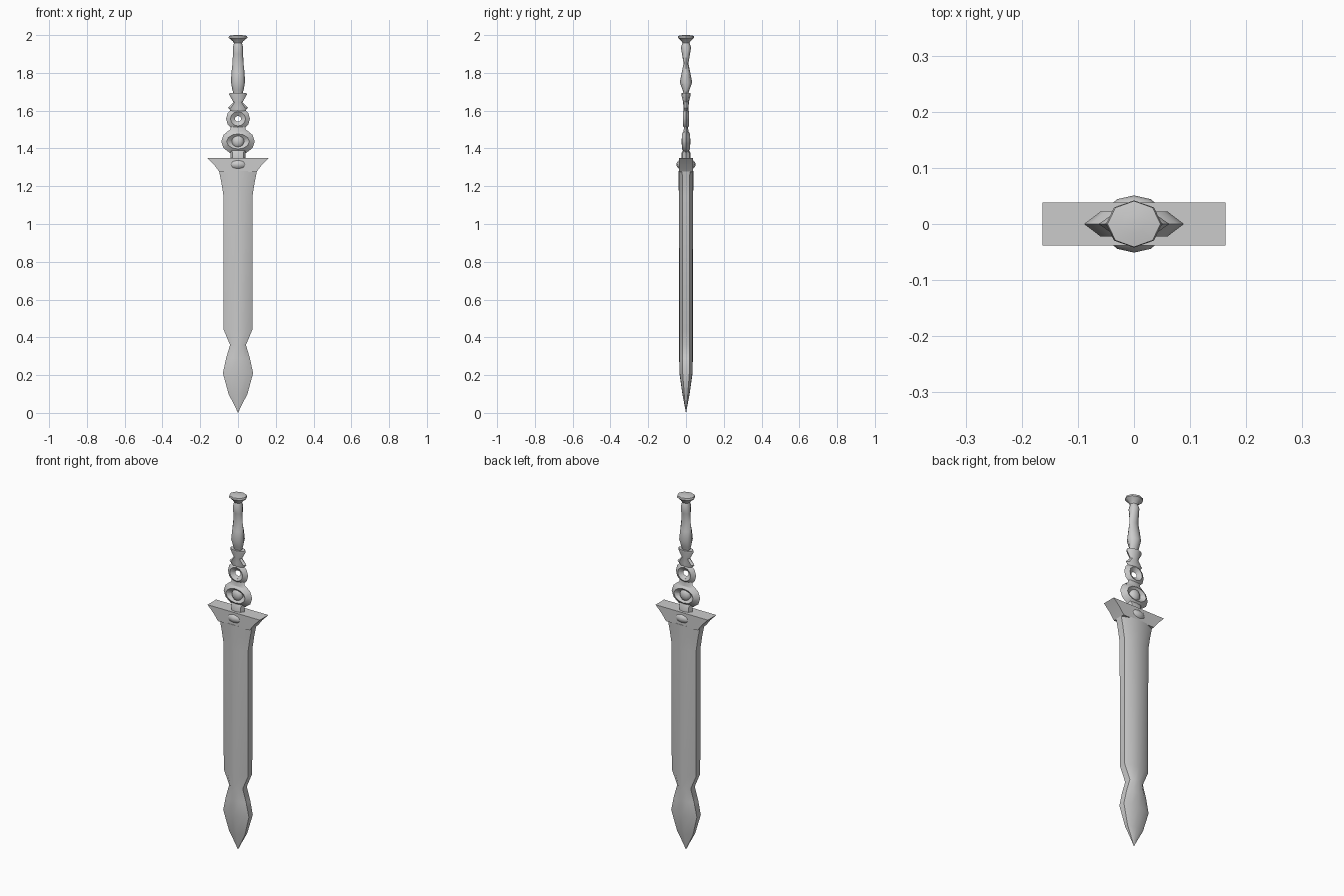
import bpy, bmesh, math

if "Cube" in bpy.data.objects:
    bpy.data.objects.remove(bpy.data.objects["Cube"])

steel = bpy.data.materials.new("steel_grey")
steel.diffuse_color = (0.6, 0.6, 0.6, 1)
steel.use_nodes = True
steel.node_tree.nodes["Principled BSDF"].inputs["Base Color"].default_value = steel.diffuse_color


def finish(name, bm, angle=40):
    bmesh.ops.recalc_face_normals(bm, faces=bm.faces)
    me = bpy.data.meshes.new(name)
    bm.to_mesh(me)
    bm.free()
    me.materials.append(steel)
    ob = bpy.data.objects.new(name, me)
    bpy.context.collection.objects.link(ob)
    bpy.context.view_layer.objects.active = ob
    ob.select_set(True)
    bpy.ops.object.shade_smooth_by_angle(angle=math.radians(angle))
    ob.select_set(False)
    return ob


def loft(name, section, rows, angle=40):
    """Skin a unit section scaled to (z, half width, half depth) rows."""
    bm = bmesh.new()
    rings = [[bm.verts.new((x * w, y * d, z)) for x, y in section]
             for z, w, d in rows]
    n = len(section)
    for a, b in zip(rings, rings[1:]):
        for i in range(n):
            j = (i + 1) % n
            bm.faces.new((a[i], a[j], b[j], b[i]))
    bm.faces.new(rings[0])
    bm.faces.new(rings[-1])
    bmesh.ops.remove_doubles(bm, verts=bm.verts, dist=0.0002)
    return finish(name, bm, angle)


def ring(name, z, major_x, major_z, minor, depth, n=12):
    """Upright ring with a ridged diamond cross-section."""
    bm = bmesh.new()
    loops = []
    for i in range(n):
        t = 2 * math.pi * i / n
        loops.append([bm.verts.new(((major_x + r) * math.cos(t), y,
                                    z + (major_z + r) * math.sin(t)))
                      for r, y in ((minor, 0), (0, depth), (-minor, 0), (0, -depth))])
    for i in range(n):
        a, b = loops[i], loops[(i + 1) % n]
        for k in range(4):
            m = (k + 1) % 4
            bm.faces.new((a[k], a[m], b[m], b[k]))
    return finish(name, bm, 50)


def ball(name, z, rx, ry, rz):
    bm = bmesh.new()
    bmesh.ops.create_uvsphere(bm, u_segments=12, v_segments=8, radius=1)
    for v in bm.verts:
        v.co = (v.co.x * rx, v.co.y * ry, z + v.co.z * rz)
    return finish(name, bm, 60)


# Sections: flattened oval, plain rectangle, octagon
oval = [(1, -.5), (1, .5), (.55, .95), (0, 1), (-.55, .95),
        (-1, .5), (-1, -.5), (-.55, -.95), (0, -1), (.55, -.95)]
box = [(1, -1), (1, 1), (-1, 1), (-1, -1)]
octagon = [(math.cos(i * math.pi / 4), math.sin(i * math.pi / 4)) for i in range(8)]

# Scabbard: pointed, waisted tip and long body flaring to the mouth
loft("scabbard", oval, [
    (0, .0002, .0002), (.03, .014, .006), (.10, .05, .019), (.21, .08, .035),
    (.29, .063, .036), (.36, .042, .036), (.44, .076, .036), (1.15, .077, .038),
    (1.22, .088, .039), (1.28, .1, .04)])

# Flared mouth with a rounded boss on both faces
loft("scabbard_mouth", box, [(1.275, .098, .038), (1.31, .124, .038), (1.35, .163, .038)])
ball("mouth_boss", 1.315, .06, .051, .035)

# Openwork guard: collar, large ring with a bead, small open ring
loft("collar", octagon, [(1.34, .04, .025), (1.375, .04, .025), (1.39, .048, .016),
                         (1.405, .035, .012)])
ring("large_ring", 1.437, .06, .04, .029, .022)
ball("ring_bead", 1.437, .034, .025, .036)
loft("ring_neck", octagon, [(1.485, .062, .014), (1.50, .04, .012), (1.53, .04, .010)])
ring("small_ring", 1.557, .04, .038, .023, .016)

# Pointed knot and flange above the rings
loft("flange", octagon, [(1.59, .03, .012), (1.615, .053, .014), (1.645, .024, .015),
                         (1.685, .047, .025), (1.693, .045, .025)])

# Swelling grip
loft("grip", octagon, [(1.685, .022, .012), (1.71, .03, .018), (1.75, .037, .033),
                       (1.80, .035, .023), (1.85, .029, .013), (1.90, .027, .021),
                       (1.935, .027, .027), (1.96, .021, .018)], 60)

# Pommel with a low domed cap
loft("pommel", octagon, [(1.955, .02, .017), (1.968, .028, .024), (1.986, .05, .042),
                         (1.996, .047, .041), (2.0, .02, .018)], 50)
